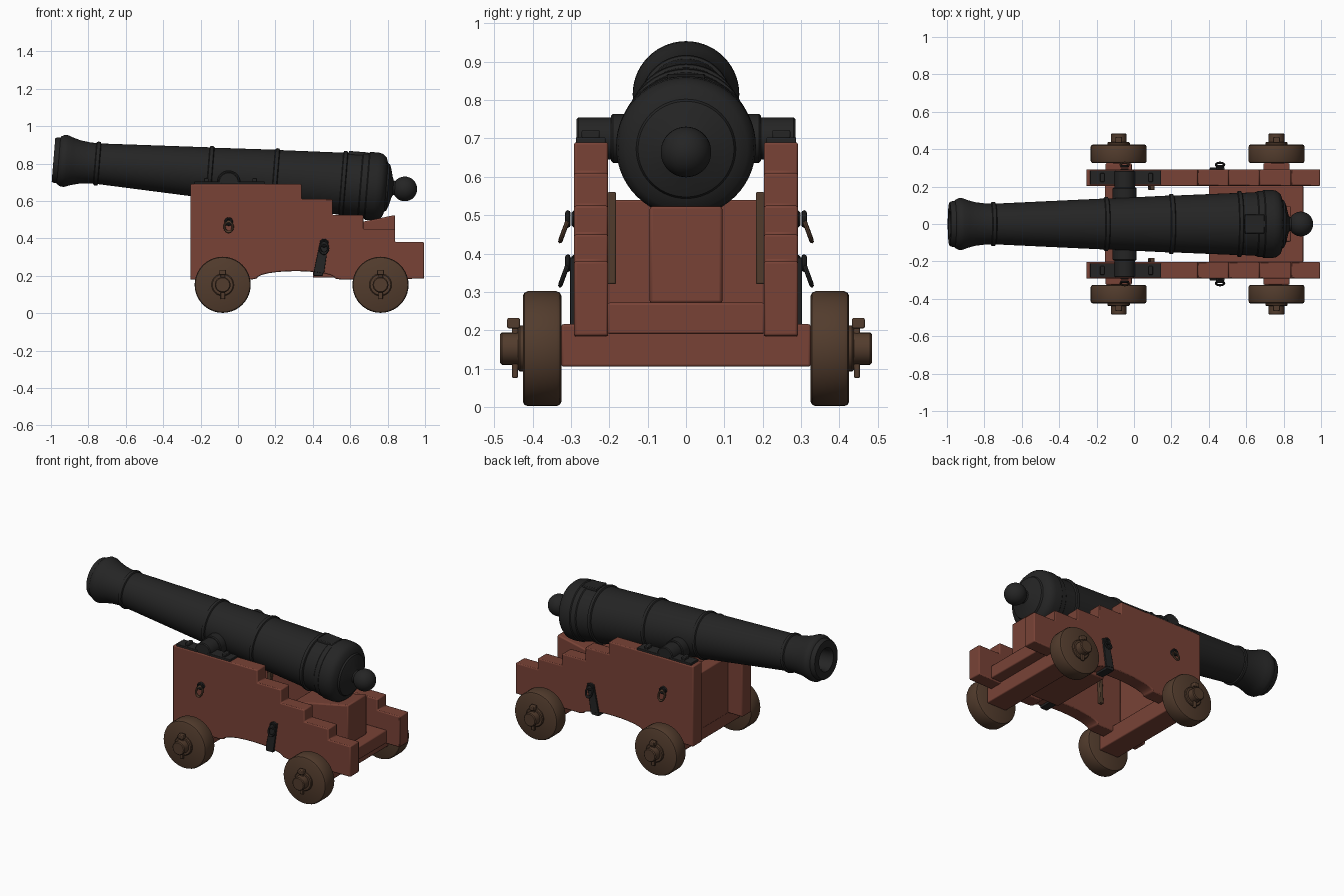
import bpy, bmesh, math
from mathutils import Vector, Matrix

if "Cube" in bpy.data.objects:
    bpy.data.objects.remove(bpy.data.objects["Cube"], do_unlink=True)


def material(name, rgb):
    m = bpy.data.materials.new(name)
    m.use_nodes = True
    m.diffuse_color = (*rgb, 1)
    bsdf = m.node_tree.nodes["Principled BSDF"]
    bsdf.inputs["Base Color"].default_value = (*rgb, 1)
    bsdf.inputs["Roughness"].default_value = 0.7
    return m


RED = material("red_painted_wood", (0.19, 0.055, 0.037))
BROWN = material("dark_brown_wood", (0.085, 0.045, 0.026))
IRON = material("black_iron", (0.018, 0.018, 0.018))


def finish(name, bm, mat, bevel=0.0):
    bmesh.ops.recalc_face_normals(bm, faces=bm.faces[:])
    mesh = bpy.data.meshes.new(name)
    bm.to_mesh(mesh)
    bm.free()
    mesh.materials.append(mat)
    ob = bpy.data.objects.new(name, mesh)
    bpy.context.collection.objects.link(ob)
    if bevel:
        mod = ob.modifiers.new("soft_edges", "BEVEL")
        mod.width = bevel
        mod.segments = 2
        mod.limit_method = "ANGLE"
        mod.angle_limit = math.radians(40)
    bpy.ops.object.select_all(action="DESELECT")
    ob.select_set(True)
    bpy.context.view_layer.objects.active = ob
    bpy.ops.object.shade_smooth_by_angle(angle=math.radians(35))
    return ob


def prism(name, outline, y0, y1, mat, bevel=0.006):
    """Extrude an x-z outline from y0 to y1."""
    bm = bmesh.new()
    face = bm.faces.new([bm.verts.new((x, y0, z)) for x, z in outline])
    new = bmesh.ops.extrude_face_region(bm, geom=[face])["geom"]
    verts = [v for v in new if isinstance(v, bmesh.types.BMVert)]
    bmesh.ops.translate(bm, verts=verts, vec=(0, y1 - y0, 0))
    return finish(name, bm, mat, bevel)


def box(name, x, y, z, mat, bevel=0.006):
    outline = [(x[0], z[0]), (x[1], z[0]), (x[1], z[1]), (x[0], z[1])]
    return prism(name, outline, y[0], y[1], mat, bevel)


def lathe(name, profile, axis, mat, steps=40):
    """Revolve (along, radius) pairs around the x or y axis."""
    bm = bmesh.new()
    if axis == "x":
        pts, ax = [(a, 0, r) for a, r in profile], (1, 0, 0)
    else:
        pts, ax = [(0, a, r) for a, r in profile], (0, 1, 0)
    vs = [bm.verts.new(p) for p in pts]
    edges = [bm.edges.new(pair) for pair in zip(vs, vs[1:])]
    bmesh.ops.spin(bm, geom=vs + edges, cent=(0, 0, 0), axis=ax,
                   angle=math.tau, steps=steps)
    bmesh.ops.remove_doubles(bm, verts=bm.verts[:], dist=0.0002)
    return finish(name, bm, mat)


def rod(name, x, z, y0, y1, r, mat, steps=24):
    """Round bar lying along y."""
    c = min(0.005, r / 4)
    s = math.copysign(c, y1 - y0)
    ob = lathe(name, [(y0, 0), (y0, r - c), (y0 + s, r), (y1 - s, r),
                      (y1, r - c), (y1, 0)], "y", mat, steps)
    ob.location = (x, 0, z)
    return ob


def ring(name, loc, radius, thick, tilt, mat, stretch=1.0):
    """Hanging ring facing y, tilted about x."""
    bm = bmesh.new()
    c = [bm.verts.new((radius + thick * math.cos(a), 0, thick * math.sin(a)))
         for a in (i * math.tau / 8 for i in range(8))]
    edges = [bm.edges.new((c[i], c[i - 1])) for i in range(8)]
    bmesh.ops.spin(bm, geom=c + edges, cent=(0, 0, 0), axis=(0, 0, 1),
                   angle=math.tau, steps=20)
    bmesh.ops.remove_doubles(bm, verts=bm.verts[:], dist=0.0002)
    turn = Matrix.Rotation(math.pi / 2 + tilt, 4, "X") @ Matrix.Diagonal((1, stretch, 1, 1))
    bmesh.ops.transform(bm, matrix=turn, verts=bm.verts[:])
    ob = finish(name, bm, mat)
    ob.location = loc
    return ob


# Barrel: bore, muzzle swell, tapered body with raised bands, breech
def band(s, r, h=0.009, w=0.013):
    return [(s - w, r), (s - w * 0.7, r + h * 0.8), (s, r + h),
            (s + w * 0.7, r + h * 0.8), (s + w, r)]


profile = [(-0.6, 0), (-0.6, 0.062), (-0.975, 0.062), (-0.99, 0.072),
           (-0.99, 0.115), (-0.982, 0.121), (-0.962, 0.123), (-0.957, 0.13),
           (-0.94, 0.139), (-0.92, 0.138), (-0.89, 0.127), (-0.85, 0.116),
           (-0.8, 0.11)]
profile += band(-0.755, 0.109) + band(-0.15, 0.136) + band(0.2, 0.152)
profile += band(0.565, 0.166, 0.011) + [
    (0.655, 0.17), (0.66, 0.175), (0.69, 0.177), (0.695, 0.182), (0.74, 0.182),
    (0.765, 0.177), (0.785, 0.16), (0.795, 0.13), (0.805, 0.125), (0.815, 0.1),
    (0.825, 0.06), (0.832, 0.04), (0.845, 0.036)]
# Round knob at the tail
profile += [(0.895 - 0.066 * math.cos(a), 0.066 * math.sin(a))
            for a in (math.radians(d) for d in range(36, 181, 12))]
TILT = math.radians(4.7)
barrel = lathe("barrel", profile, "x", IRON, 56)
barrel.location.z = 0.738
barrel.rotation_euler.y = TILT

# Vent plate on top of the breech
vent = box("vent_plate", (0.58, 0.685), (-0.05, 0.05), (0.15, 0.178), IRON, 0.004)
vent.location.z = 0.738
vent.rotation_euler.y = TILT

# Trunnions
rod("trunnion", -0.05, 0.7, -0.285, 0.285, 0.055, IRON, 32)
rod("trunnion_shoulder", -0.05, 0.7, -0.195, 0.195, 0.064, IRON, 32)

# Stepped cheek outline with arched underside
cheek = [(-0.255, 0.18), (-0.255, 0.69)]
tops = [(0.34, 0.69), (0.505, 0.61), (0.67, 0.525), (0.84, 0.45), (0.995, 0.38)]
for i, (x, z) in enumerate(tops):
    cheek += [(x, z), (x, tops[i + 1][1] if i < 4 else 0.185)]
cheek += [(0.55, 0.18)]
cheek += [(0.31 + 0.21 * math.cos(a), 0.185 + 0.04 * math.sin(a))
          for a in (math.pi * k / 12 for k in range(13))]
cheek += [(0.07, 0.18)]

AXLES = {"front": -0.082, "rear": 0.762}

for side, s in (("left", 1), ("right", -1)):
    prism(side + "_cheek", cheek, s * 0.203, s * 0.292, RED)

    # Trunnion straps lying on the cheek, with bolt heads
    for x0, x1 in ((-0.235, -0.085), (-0.015, 0.145)):
        box(side + "_trunnion_strap", (x0, x1), (s * 0.21, s * 0.287),
            (0.685, 0.703), IRON, 0.003)
    for x in (-0.17, 0.09):
        box(side + "_strap_bolt", (x - 0.012, x + 0.012), (s * 0.225, s * 0.272),
            (0.7, 0.722), IRON, 0.004)

    # Eyebolts with hanging rings
    for x, z in ((-0.05, 0.49), (0.46, 0.375)):
        rod(side + "_eyebolt_plate", x, z, s * 0.288, s * 0.298, 0.022, IRON, 16)
        ring(side + "_eyebolt", (x, s * 0.308, z), 0.016, 0.007, 0, IRON)
        ring(side + "_eyebolt_ring", (x, s * 0.317, z - 0.028), 0.022, 0.006,
             s * 0.35, BROWN if x < 0 else IRON, 1.35)

    # Slanted iron strap on the outer face
    prism(side + "_side_strap", [(0.405, 0.222), (0.46, 0.212), (0.485, 0.39),
                                 (0.44, 0.39)], s * 0.288, s * 0.302, IRON, 0.002)

    # Hanging bar on the inner face
    prism(side + "_inner_bar", [(0.075, 0.32), (0.1, 0.32), (0.11, 0.56),
                                (0.085, 0.56)], s * 0.182, s * 0.205, BROWN, 0.004)

    # Wheels, axle arms, washers and linchpins
    for end, x in AXLES.items():
        name = side + "_" + end
        wheel = lathe(name + "_wheel", [
            (s * 0.325, 0), (s * 0.325, 0.138), (s * 0.329, 0.146),
            (s * 0.338, 0.15), (s * 0.412, 0.15), (s * 0.421, 0.146),
            (s * 0.425, 0.138), (s * 0.425, 0)], "y", BROWN, 40)
        wheel.location = (x, 0, 0.152)
        rod(name + "_axle_arm", x, 0.152, s * 0.3, s * 0.485, 0.042, BROWN)
        rod(name + "_washer", x, 0.152, s * 0.42, s * 0.438, 0.06, BROWN)
        box(name + "_linchpin", (x - 0.012, x + 0.012), (s * 0.438, s * 0.453),
            (0.075, 0.232), BROWN, 0.004)
        box(name + "_linchpin_head", (x - 0.018, x + 0.018), (s * 0.433, s * 0.466),
            (0.205, 0.232), BROWN, 0.004)

# Axle beams
for end, x in AXLES.items():
    box(end + "_axle_beam", (x - 0.07, x + 0.07), (-0.325, 0.325), (0.105, 0.216), RED)

# Front transom, bed plank and elevating wedge
box("front_transom", (-0.155, -0.065), (-0.205, 0.205), (0.18, 0.54), RED)
box("bed_plank", (0.4, 0.905), (-0.205, 0.205), (0.19, 0.272), RED)
prism("elevating_wedge", [(0.45, 0.27), (0.84, 0.27), (0.84, 0.525), (0.45, 0.445)],
      -0.095, 0.095, RED, 0.008)

# Iron tie bar between the cheeks
box("tie_bar", (0.405, 0.455), (-0.3, 0.3), (0.2, 0.222), IRON, 0.003)
